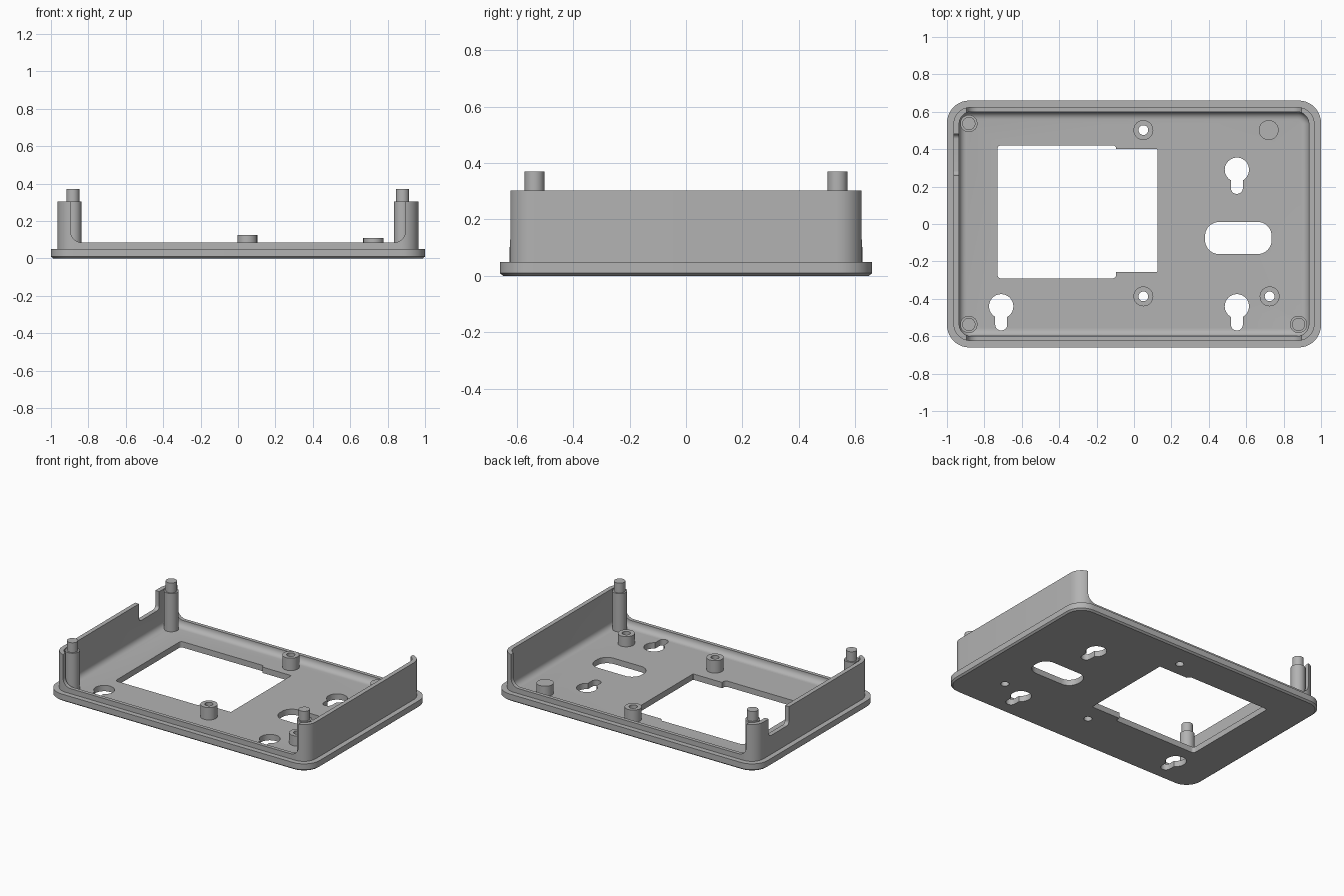
import bpy, bmesh, math
from mathutils import Vector

if "Cube" in bpy.data.objects:
    bpy.data.objects.remove(bpy.data.objects["Cube"])

grey = bpy.data.materials.new("plain_grey")
grey.diffuse_color = (0.45, 0.45, 0.45, 1)
grey.use_nodes = True
grey.node_tree.nodes["Principled BSDF"].inputs["Base Color"].default_value = grey.diffuse_color


def rrect(hx, hy, r, cx=0, cy=0, n=10):
    """2D outline of a rounded rectangle."""
    pts = []
    for k, (sx, sy) in enumerate([(1, 1), (-1, 1), (-1, -1), (1, -1)]):
        for i in range(n + 1):
            a = math.pi / 2 * (k + i / n)
            pts.append((cx + sx * (hx - r) + r * math.cos(a),
                        cy + sy * (hy - r) + r * math.sin(a)))
    return pts


def circle(cx, cy, r, n=40):
    return [(cx + r * math.cos(2 * math.pi * i / n),
             cy + r * math.sin(2 * math.pi * i / n)) for i in range(n)]


def loft(name, layers, axis="z"):
    """Closed solid through a stack of (outline, level) layers along an axis."""
    bm = bmesh.new()
    place = {"z": lambda u, v, w: (u, v, w),
             "y": lambda u, v, w: (u, w, v),
             "x": lambda u, v, w: (w, u, v)}[axis]
    rings = [[bm.verts.new(Vector(place(u, v, w))) for u, v in outline]
             for outline, w in layers]
    for a, b in zip(rings, rings[1:]):
        for i in range(len(a)):
            j = (i + 1) % len(a)
            bm.faces.new((a[i], a[j], b[j], b[i]))
    bm.faces.new(rings[0])
    bm.faces.new(rings[-1])
    bmesh.ops.recalc_face_normals(bm, faces=bm.faces)
    mesh = bpy.data.meshes.new(name)
    bm.to_mesh(mesh)
    bm.free()
    obj = bpy.data.objects.new(name, mesh)
    obj.data.materials.append(grey)
    bpy.context.collection.objects.link(obj)
    return obj


def prism(name, outline, lo, hi, axis="z"):
    return loft(name, [(outline, lo), (outline, hi)], axis)


def activate(obj):
    bpy.ops.object.select_all(action="DESELECT")
    obj.select_set(True)
    bpy.context.view_layer.objects.active = obj


def boolean(obj, tool, op="DIFFERENCE"):
    """Apply a boolean and throw the tool away."""
    activate(obj)
    m = obj.modifiers.new("bool", "BOOLEAN")
    m.operation, m.object, m.solver = op, tool, "EXACT"
    bpy.ops.object.modifier_apply(modifier=m.name)
    bpy.data.objects.remove(tool)


def smooth(obj):
    activate(obj)
    bpy.ops.object.shade_smooth_by_angle(angle=math.radians(30))


FLOOR, WALL_TOP = 0.04, 0.303

# Base plate with a chamfered lower edge, plus the wall block
tray = loft("tray", [(rrect(0.988, 0.648, 0.108), 0),
                     (rrect(1.0, 0.66, 0.12), 0.01),
                     (rrect(1.0, 0.66, 0.12), 0.05)])
boolean(tray, prism("wall", rrect(0.965, 0.625, 0.09), 0.02, WALL_TOP), "UNION")

# Hollow inside, with a fillet where floor meets walls
f = 0.04
layers = []
for i in range(7):
    a = math.pi / 2 * i / 6
    d = f * (1 - math.sin(a))
    layers.append((rrect(0.935 - d, 0.60 - d, 0.065 - d), FLOOR + f * (1 - math.cos(a))))
layers.append((rrect(0.935, 0.60, 0.065), 0.6))
boolean(tray, loft("hollow", layers))

# Open front and back above the low rim, and the notch in the left wall
boolean(tray, prism("opening", rrect(0.895, 0.3, 0.06, 0, 0.385), -0.8, 0.8, "y"))
boolean(tray, prism("notch", rrect(0.11, 0.2, 0.025, 0.37, 0.38), -1.1, -0.9, "x"))

# Window with a narrower right part, and the cable slot
for hx, hy, cx, cy, r in [(0.3175, 0.356, -0.4125, 0.065, 0.02),
                          (0.1625, 0.328, -0.0375, 0.072, 0.004),
                          (0.178, 0.086, 0.558, -0.075, 0.075)]:
    boolean(tray, prism("cutout", rrect(hx, hy, r, cx, cy), -0.1, 0.2))

# Keyhole hangers
for x, y in [(0.55, 0.29), (0.55, -0.44), (-0.71, -0.44)]:
    boolean(tray, prism("keyhole", circle(x, y, 0.065), -0.1, 0.2))
    boolean(tray, prism("keyslot", rrect(0.032, 0.065, 0.031, x, y - 0.064), -0.1, 0.2))

# Standoffs, three of them drilled through the floor
for i, (x, y, top, drilled) in enumerate([(0.05, 0.502, 0.125, True),
                                          (0.05, -0.387, 0.125, True),
                                          (0.725, -0.387, 0.11, True),
                                          (0.72, 0.502, 0.11, False)]):
    standoff = prism(f"standoff_{i + 1}", circle(x, y, 0.053), FLOOR - 0.004, top)
    if drilled:
        for target in (tray, standoff):
            boolean(target, prism("drill", circle(x, y, 0.026), -0.1, 0.3))
    smooth(standoff)

# Corner posts with locating pins (none at the back right)
for i, (x, y) in enumerate([(-0.883, 0.537), (-0.883, -0.537), (0.88, -0.537)]):
    post = loft(f"corner_post_{i + 1}", [(circle(x, y, 0.046), FLOOR - 0.004),
                                         (circle(x, y, 0.046), WALL_TOP),
                                         (circle(x, y, 0.035), WALL_TOP),
                                         (circle(x, y, 0.035), 0.37)])
    smooth(post)

smooth(tray)
